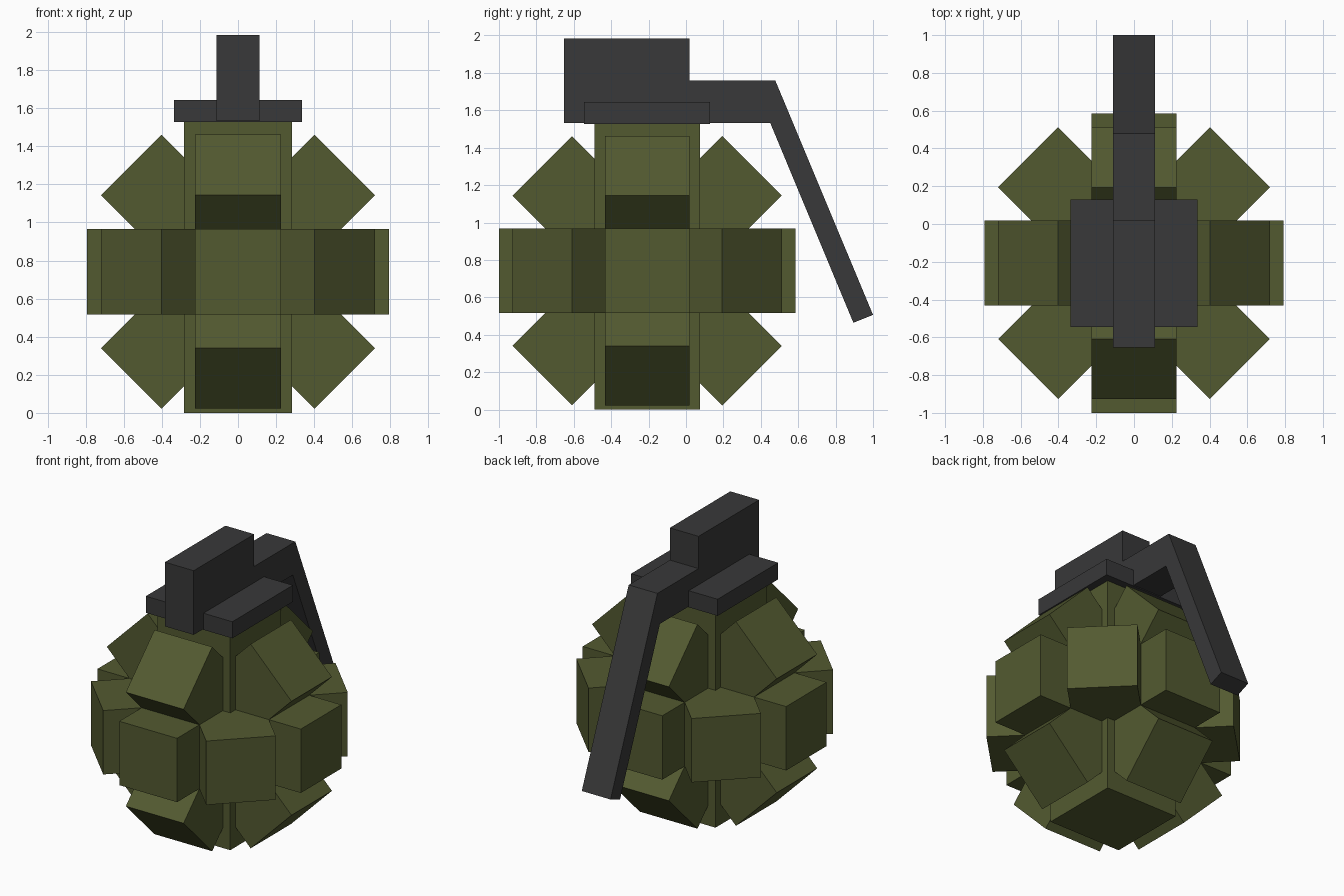
import bpy, bmesh, math
from mathutils import Matrix, Vector

if "Cube" in bpy.data.objects:
    bpy.data.objects.remove(bpy.data.objects["Cube"])

CY, CZ = -0.2075, 0.742      # centre of the segmented body


def material(name, rgb):
    m = bpy.data.materials.new(name)
    m.diffuse_color = (*rgb, 1)
    m.use_nodes = True
    m.node_tree.nodes["Principled BSDF"].inputs["Base Color"].default_value = m.diffuse_color
    return m


olive = material("olive green", (0.086, 0.102, 0.030))
dark = material("dark grey", (0.040, 0.040, 0.041))


def finish(name, bm, mat):
    bmesh.ops.recalc_face_normals(bm, faces=bm.faces)
    me = bpy.data.meshes.new(name)
    bm.to_mesh(me)
    bm.free()
    me.materials.append(mat)
    ob = bpy.data.objects.new(name, me)
    bpy.context.collection.objects.link(ob)
    return ob


def box(name, size, loc, mat, rot=Matrix()):
    bm = bmesh.new()
    bmesh.ops.create_cube(bm, size=1, matrix=rot @ Matrix.Diagonal((*size, 1)))
    ob = finish(name, bm, mat)
    ob.location = loc
    return ob


# Square core column
box("body_core", (0.566, 0.566, 1.53), (0, CY, 0.765), olive)

# Body segments: bars through the centre, each showing a block at both ends
LENGTH, WIDTH = 1.585, 0.45
for i in range(4):           # belt of eight blocks
    box(f"belt_segment_{i + 1}", (LENGTH, WIDTH, WIDTH), (0, CY, CZ), olive,
        Matrix.Rotation(math.radians(45 * i), 4, 'Z'))
for axis, size in (('X', (WIDTH, LENGTH, WIDTH)), ('Y', (LENGTH, WIDTH, WIDTH))):
    for angle in (45, -45):  # tilted blocks above and below the belt
        side = "up" if angle > 0 else "down"
        box(f"tilted_segment_{axis.lower()}_{side}", size, (0, CY, CZ), olive,
            Matrix.Rotation(math.radians(angle), 4, axis))

# Cap plate
box("cap_plate", (0.674, 0.674, 0.117), (0, CY, 1.5855), dark)

# Fuse head with safety lever: side profile extruded across x
profile = [(-0.653, 1.533), (0.45, 1.533), (0.895, 0.464), (1.0, 0.506),
           (0.478, 1.758), (0.02, 1.758), (0.02, 1.985), (-0.653, 1.985)]
bm = bmesh.new()
face = bm.faces.new([bm.verts.new((-0.112, y, z)) for y, z in profile])
ext = bmesh.ops.extrude_face_region(bm, geom=[face])
bmesh.ops.translate(bm, vec=Vector((0.224, 0, 0)),
                    verts=[v for v in ext["geom"] if isinstance(v, bmesh.types.BMVert)])
finish("fuse_and_lever", bm, dark)
